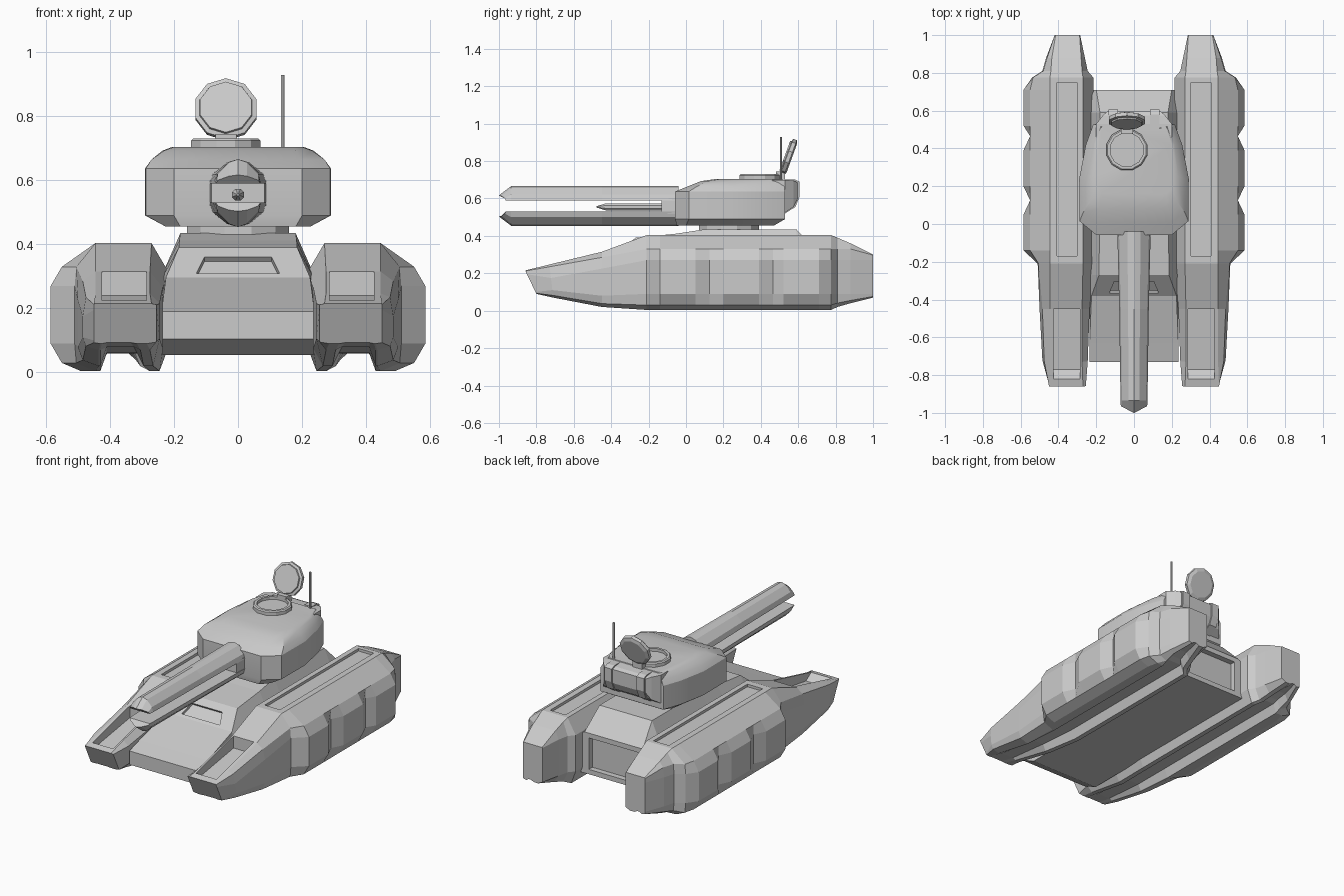
import bpy, bmesh, math
from mathutils import Matrix, Vector

if "Cube" in bpy.data.objects:
    bpy.data.objects.remove(bpy.data.objects["Cube"])


def finish(name, bm):
    bmesh.ops.recalc_face_normals(bm, faces=bm.faces)
    me = bpy.data.meshes.new(name)
    bm.to_mesh(me)
    bm.free()
    ob = bpy.data.objects.new(name, me)
    bpy.context.collection.objects.link(ob)
    return ob


def loft(name, rings):
    """Skin closed rings of equal length and cap both ends."""
    bm = bmesh.new()
    vr = [[bm.verts.new(p) for p in r] for r in rings]
    n = len(vr[0])
    for a, b in zip(vr, vr[1:]):
        for i in range(n):
            bm.faces.new((a[i], a[(i + 1) % n], b[(i + 1) % n], b[i]))
    bm.faces.new(vr[0])
    bm.faces.new(vr[-1])
    return finish(name, bm)


def prism(name, profile, x0, x1):
    """Extrude a (y, z) profile along x."""
    return loft(name, [[(x, y, z) for y, z in profile] for x in (x0, x1)])


def box(name, x0, x1, y0, y1, z0, z1):
    return prism(name, [(y0, z0), (y1, z0), (y1, z1), (y0, z1)], x0, x1)


def disc(name, profile, n, loc, rx=0.0):
    """Turn a (radius, height) profile into an n-sided solid."""
    m = Matrix.Translation(loc) @ Matrix.Rotation(rx, 4, 'X')
    return loft(name, [[m @ Vector((r * math.cos(math.tau * (i + .5) / n),
                                    r * math.sin(math.tau * (i + .5) / n), h))
                        for i in range(n)] for r, h in profile])


def select(ob):
    bpy.ops.object.select_all(action='DESELECT')
    ob.select_set(True)
    bpy.context.view_layer.objects.active = ob


def cut(ob, cutter):
    mod = ob.modifiers.new("cut", 'BOOLEAN')
    mod.operation = 'DIFFERENCE'
    mod.solver = 'EXACT'
    mod.object = cutter
    select(ob)
    bpy.ops.object.modifier_apply(modifier=mod.name)
    bpy.data.objects.remove(cutter)


def mirror(ob):
    ob.modifiers.new("mirror", 'MIRROR').use_mirror_merge = False
    select(ob)
    bpy.ops.object.modifier_apply(modifier="mirror")


def smooth(ob, deg):
    select(ob)
    bpy.ops.object.shade_smooth_by_angle(angle=math.radians(deg))


# Side pods: one cross-section per y station, grooved underneath
def pod_ring(yt, yb, xi, xit, xot, xs, xo, zb, zl, zh, zt, g):
    zs, zi = min(zh + .06, zt - .003), min(zh + .04, zt - .003)
    g1, g2 = min(.41, xs - .04), min(.43, xs - .025)
    pts = [(xit, zt), (xi, zi), (xi, zl - .005), (xi + .03, zb), (xi + .06, zb),
           (xi + .08, zb + g), (g1, zb + g), (g2, zb), (max(xs - .06, g2 + .005), zb),
           (xs, zb + (zl - zb) * .3), (xo, zl), (xo, zh), (xs, zs), (xot, zt)]
    return [(x, yb + (yt - yb) * (z - zb) / (zt - zb), z) for x, z in pts]


def body(y, xs, xo):
    return pod_ring(y, y, .215, .27, .445, xs, xo, .004, .09, .27, .404, .055)


rings = [pod_ring(-.86, -.80, .255, .27, .45, .45, .45, .09, .10, .195, .215, .003),
         pod_ring(-.73, -.71, .245, .275, .445, .475, .485, .07, .11, .175, .247, .01),
         pod_ring(-.45, -.45, .235, .275, .445, .485, .50, .02, .08, .225, .315, .04),
         body(-.21, .505, .51)]
for a in (-.14, .20, .52):                      # three bulged armour panels
    rings += [body(a, .55, .585), body(a + .19, .55, .585)]
    rings.append(body(a + .265, .55, .55))
rings[-1] = body(.775, .535, .54)
rings += [pod_ring(.81, .81, .245, .275, .44, .48, .485, .02, .09, .27, .39, .05),
          pod_ring(.88, .88, .26, .28, .435, .46, .465, .04, .09, .27, .36, .04),
          pod_ring(1, 1, .285, .288, .415, .42, .42, .07, .09, .27, .30, .01)]
pods = loft("side_pods", rings)
cut(pods, prism("cut_front", [(-.82, .225), (-.77, .19), (-.45, .24), (-.45, .45), (-.82, .45)], .285, .425))
cut(pods, box("cut_top", .302, .408, -.17, .75, .388, .5))
mirror(pods)

# Centre hull: low nose, glacis, deck, sloped rear
hull = loft("hull", [[(-w, y, zt), (-.235, y, zm), (-.235, y, zb), (.235, y, zb), (.235, y, zm), (w, y, zt)]
                     for y, zb, zm, zt, w in [(-.73, .105, .15, .19, .235), (-.63, .055, .16, .22, .235),
                                              (-.38, .055, .26, .297, .225), (-.27, .055, .30, .39, .185),
                                              (-.05, .055, .31, .412, .183), (.1, .055, .31, .435, .18),
                                              (.59, .055, .31, .435, .18), (.71, .055, .29, .31, .2)]])
n = Vector((0, -.64, .77)) * .018
slit = [Vector(p) for p in ((-.13, -.366, .31), (.13, -.366, .31), (.105, -.305, .36), (-.105, -.305, .36))]
cut(hull, loft("cut_slit", [[p - n for p in slit], [p + n * 2 for p in slit]]))
cut(hull, box("cut_rear", -.17, .17, .675, .8, .085, .28))

# Turret
disc("turret_ring", [(.15, .41), (.165, .425), (.165, .47)], 12, (0, .23, 0))


def plan(z, pts):
    return [(x, y, z) for x, y in pts] + [(-x, y, z) for x, y in reversed(pts)]


mid = [(.2, -.058), (.288, .015), (.29, .24), (.255, .42), (.215, .53)]
turret = loft("turret", [plan(.455, [(.18, -.05), (.225, .0), (.225, .24), (.205, .42), (.17, .47)]),
                         plan(.49, mid), plan(.637, mid),
                         plan(.665, [(.195, .01), (.27, .06), (.27, .24), (.24, .42), (.2, .525)]),
                         plan(.693, [(.18, .08), (.23, .12), (.235, .25), (.215, .42), (.185, .52)]),
                         plan(.704, [(.17, .16), (.2, .19), (.205, .26), (.2, .42), (.17, .515)])])
smooth(turret, 28)

# Rear bustle with two raised ribs
loft("turret_bustle", [[(-w, y, z0), (w, y, z0), (w, y, z1), (-w, y, z1)]
                       for y, w, z0, z1 in [(.46, .2, .5, .70), (.53, .2, .525, .70),
                                            (.575, .165, .555, .695), (.597, .14, .60, .685)]])
rib = prism("bustle_ribs", [(.53, .52), (.585, .555), (.607, .61), (.607, .69), (.58, .702), (.53, .702)], .085, .135)
mirror(rib)

# Commander hatch: collar and open lid
disc("hatch_collar", [(.09, .70), (.112, .70), (.112, .724), (.105, .73), (.09, .73), (.09, .712)], 12, (-.038, .393, 0))
disc("hatch_lid", [(.08, -.02), (.1, -.012), (.1, .008), (.086, .012), (.084, .02)], 10,
     (-.038, .547, .822), math.radians(70))
box("lid_hinge", -.07, -.005, .48, .53, .70, .745)

# Antenna
disc("antenna", [(.006, .69), (.006, .928)], 6, (.14, .508, 0))

# Twin-rail gun, lower rail mirrored from the upper about z = .56
half = [(.085, .03), (.076, .06), (.034, .096), (0, .106)]
section = half + [(-x, z) for x, z in reversed(half[:-1])]
for name, s in (("gun_rail_upper", 1), ("gun_rail_lower", -1)):
    rail = []
    for y, k, h, back in ((-.965, .82, .35, .035), (-.935, .84, 1, 0), (-.45, .92, 1, 0), (-.04, 1.04, 1, 0)):
        rail.append([(x * k, y - back * (1 - abs(x) / .085), .56 + s * (.03 + (z - .03) * h)) for x, z in section])
    loft(name, rail)

# Mantlet block and inner barrel
loft("gun_mantlet", [[(-w, y, .52), (w, y, .52), (w, y, .6), (-w, y, .6)] for y, w in ((-.13, .082), (-.04, .088))])
disc("inner_barrel", [(.02, .1), (.02, .43), (.004, .478)], 8, (0, 0, .555), math.radians(90))
